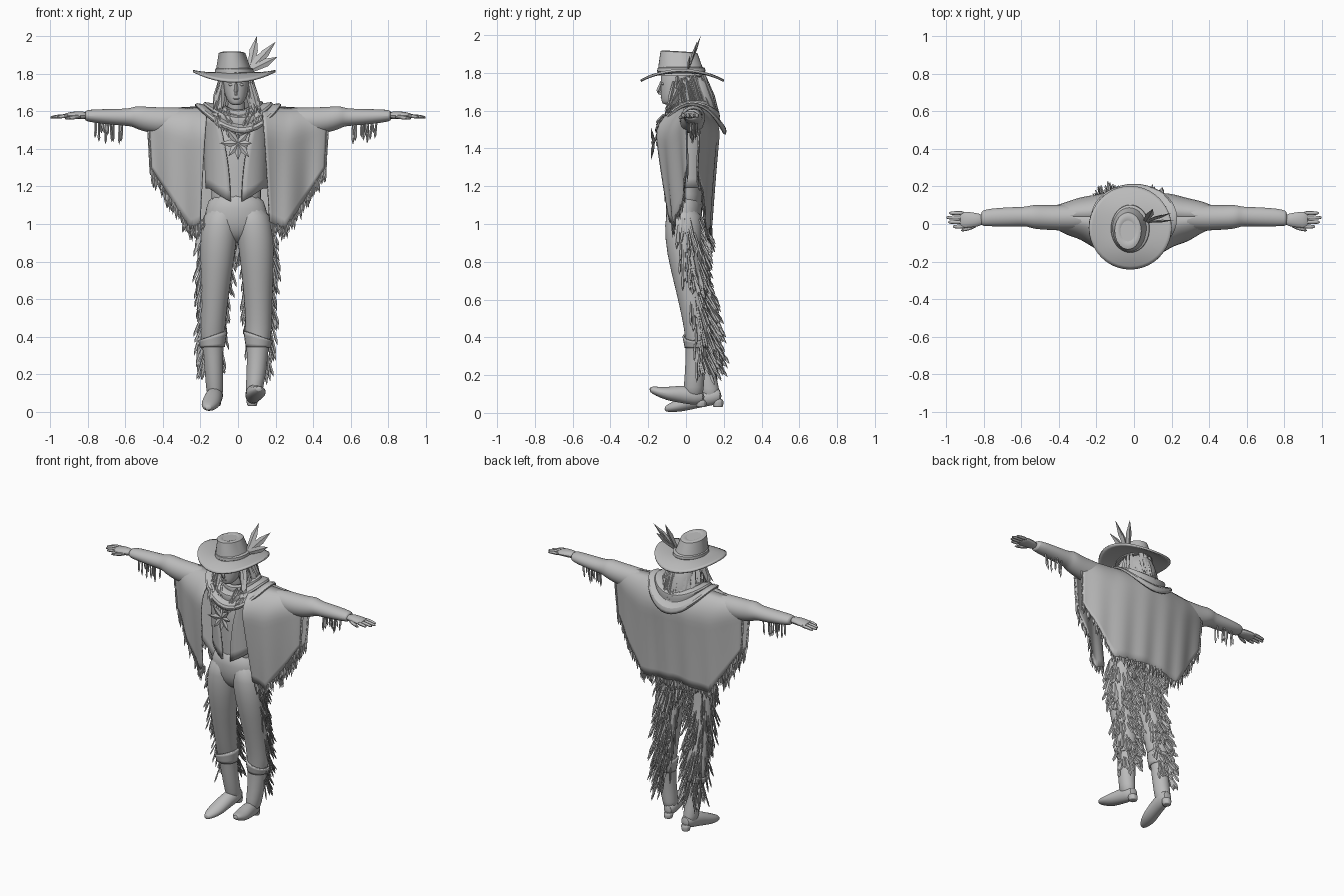
import bpy, bmesh, random
from math import sin, cos, pi
from mathutils import Vector

random.seed(4)
cube = bpy.data.objects.get("Cube")
if cube:
    bpy.data.objects.remove(cube, do_unlink=True)

grey = bpy.data.materials.new("plain grey")
grey.use_nodes = True
COLOUR = (0.5, 0.5, 0.5, 1)
grey.diffuse_color = COLOUR
grey.node_tree.nodes["Principled BSDF"].inputs["Base Color"].default_value = COLOUR
parts = []


def finish(name, bm, thick=0, subdivide=False):
    """Turn a bmesh into a named grey object."""
    bmesh.ops.recalc_face_normals(bm, faces=bm.faces)
    mesh = bpy.data.meshes.new(name)
    bm.to_mesh(mesh)
    bm.free()
    obj = bpy.data.objects.new(name, mesh)
    bpy.context.collection.objects.link(obj)
    mesh.materials.append(grey)
    if thick:
        solid = obj.modifiers.new("thickness", 'SOLIDIFY')
        solid.thickness = thick
        solid.offset = 0
    if subdivide:
        sub = obj.modifiers.new("rounding", 'SUBSURF')
        sub.levels = sub.render_levels = 1
    parts.append(obj)


def grid(name, f, nu, nv, closed=False, thick=0, subdivide=False):
    """Surface from f(u, v); a closed one wraps in u and, if not thickened, has capped ends."""
    bm = bmesh.new()
    cols = nu if closed else nu + 1
    rows = [[bm.verts.new(f(i / nu, j / nv)) for i in range(cols)] for j in range(nv + 1)]
    for lower, upper in zip(rows, rows[1:]):
        for i in range(nu):
            k = (i + 1) % cols
            bm.faces.new((lower[i], lower[k], upper[k], upper[i]))
    if closed and not thick:
        bm.faces.new(rows[0])
        bm.faces.new(rows[-1])
    finish(name, bm, thick, subdivide)


def loft(name, stations, axis='z', sides=16):
    """Rounded tube through stations of (x, y, z, radius, radius)."""
    def point(u, v):
        x, y, z, a, b = stations[round(v * (len(stations) - 1))]
        c, s = a * cos(2 * pi * u), b * sin(2 * pi * u)
        offset = {'x': (0, c, s), 'y': (c, 0, s), 'z': (c, s, 0)}[axis]
        return Vector((x, y, z)) + Vector(offset)
    grid(name, point, sides, len(stations) - 1, True, 0, True)


def strips(name, pairs, width, depth, facing=(0, 1, 0), widest=0.6):
    """Many flat tapering strips, each from a root to a tip."""
    bm = bmesh.new()
    for root, tip in pairs:
        root, tip = Vector(root), Vector(tip)
        d = tip - root
        side = d.cross(Vector(facing))
        if side.length < 0.2 * d.length:
            side = d.orthogonal()
        side.normalize()
        front = d.normalized().cross(side)
        rings = []
        for t, w in ((0, 0.6), (widest, 1)):
            c = root + d * t
            offs = (side * width, front * depth, -side * width, -front * depth)
            rings.append([bm.verts.new(c + o * w) for o in offs])
        end = bm.verts.new(tip)
        bm.faces.new(rings[0])
        for i in range(4):
            k = (i + 1) % 4
            bm.faces.new((rings[0][i], rings[0][k], rings[1][k], rings[1][i]))
            bm.faces.new((rings[1][i], rings[1][k], end))
    finish(name, bm)


def ball(name, centre, size):
    bm = bmesh.new()
    bmesh.ops.create_uvsphere(bm, u_segments=20, v_segments=14, radius=1)
    for v in bm.verts:
        v.co = Vector(centre) + Vector([c * s for c, s in zip(v.co, size)])
    finish(name, bm)


rand = random.uniform

# Torso, trousers and open vest
loft("torso", [(-.01, 0, 1.05, .15, .09), (-.01, 0, 1.15, .13, .085), (-.01, 0, 1.3, .14, .09),
               (-.01, .02, 1.45, .17, .11), (0, .03, 1.55, .17, .08), (0, .03, 1.6, .08, .06)])
loft("hips", [(-.01, -.01, 1.17, .14, .09), (-.01, -.012, 1.08, .165, .1), (-.01, -.01, 1, .18, .098),
              (-.01, -.008, .94, .13, .075), (-.01, 0, .9, .06, .04)])


def vest(u, v):
    angle = -pi / 2 + (.06 + .14 * v * v) * pi + u * (1.88 - .28 * v * v) * pi
    point_down = .07 * max(0, 1 - 7 * min(u, 1 - u)) * (1 - v)
    return (-.01 + (.158 + .015 * v) * cos(angle), .005 + (.115 + .02 * v) * sin(angle),
            1.19 + .4 * v - point_down)


grid("vest", vest, 32, 8, thick=.012)

# Legs with boot shafts, cuffs, feet, heels and leg fringe
LEGS = {
    "right": [(-.08, -.015, 1.1, .085, .085), (-.098, -.012, 1, .102, .105), (-.108, -.015, .85, .096, .092),
              (-.122, .025, .65, .077, .08), (-.132, .065, .47, .066, .072), (-.137, .08, .41, .068, .068),
              (-.135, .085, .37, .057, .06), (-.128, .1, .22, .05, .053), (-.124, .125, .12, .047, .055),
              (-.122, .13, .07, .04, .05)],
    "left": [(.065, -.015, 1.1, .085, .085), (.086, -.012, 1, .102, .105), (.1, -.015, .85, .096, .092),
             (.107, .025, .65, .079, .08), (.11, .055, .47, .07, .07), (.108, .06, .41, .072, .068),
             (.106, .058, .37, .06, .06), (.1, .048, .22, .054, .053), (.088, .04, .13, .048, .055),
             (.082, .04, .08, .04, .05)]}
FEET = {
    "right": [(-.118, .19, .09, .032, .035), (-.12, .14, .09, .044, .052), (-.132, .06, .075, .047, .05),
              (-.145, -.02, .045, .052, .04), (-.155, -.08, .03, .038, .026), (-.16, -.115, .02, .014, .014)],
    "left": [(.075, .1, .085, .032, .035), (.08, .045, .09, .044, .052), (.088, -.03, .1, .047, .047),
             (.1, -.1, .1, .052, .036), (.108, -.16, .115, .038, .025), (.112, -.195, .125, .014, .014)]}
for side, stations in LEGS.items():
    loft(side + "_leg", stations)
    loft(side + "_boot", FEET[side], 'y')
    hx, hy, hz = FEET[side][0][:3]
    loft(side + "_boot_heel", [(hx, hy - .025, hz - .01, .036, .036), (hx, hy - .02, hz - .04, .03, .03),
                               (hx, hy - .02, .035, .027, .028), (hx, hy - .02, .03, .026, .027)], sides=10)
    out = -1 if side == "right" else 1
    bx, by = stations[5][:2]

    def cuff(u, v):
        c, s = cos(2 * pi * u), sin(2 * pi * u)
        r = .062 + .012 * v
        return (bx + r * c, by + r * s, .345 + .06 * v - .025 * c * out * v)
    grid(side + "_boot_cuff", cuff, 20, 4, closed=True, thick=.01)
    fringe = []
    for n in range(200):
        z = rand(.29, 1.06)
        k = next(i for i in range(len(stations) - 1) if stations[i + 1][2] <= z)
        low, high = stations[k + 1], stations[k]
        t = (z - low[2]) / (high[2] - low[2])
        x, y, _, a, b = [p + (q - p) * t for p, q in zip(low, high)]
        angle = rand(-.1, .85) * pi
        c, s = cos(angle) * out, sin(angle)
        reach = rand(.01, .05)
        back = .02 if z > .7 else .04
        fringe.append(((x + a * .92 * c, y + b * .92 * s, z),
                       (x + (a + reach * .8) * c, y + (b + reach) * s + back * max(s, 0), z - rand(.09, .15))))
    strips(side + "_leg_fringe", fringe, .01, .005, (1, 1, 0), .8)


# Poncho: one wide back and two front panels
def drape(x, v, back):
    a = abs(x)
    inward = .1 if back else .5
    hem = .97 + (1.5 * (a - .26) if a > .26 else inward * (.26 - a))
    top = 1.635 - .06 * a
    if back:
        depth = .155 * (1 - (a / .55) ** 2) * (1 - .42 * v)
    else:
        depth = -.27 * (1 - a / .55) * (1 - .3 * v * v)
    rise = sin(min(1, v * 2.6) * pi / 2) ** .7
    fold = (.005 if back else .01) * v * sin(38 * x)
    return Vector((x * (1 - .04 * v), .04 + depth * rise + fold, top - v * v ** .3 * (top - hem)))


def hem_fringe(name, xs, back):
    pairs = []
    for x in xs:
        root = drape(x, .97, back)
        pairs.append((root, root + Vector((rand(-.012, .012), rand(-.01, .01), -rand(.05, .1)))))
    strips(name, pairs, .008, .004)


grid("poncho_back", lambda u, v: drape(.48 * (2 * u - 1), v, True), 48, 16, thick=.01)
hem_fringe("poncho_back_fringe", [-.48 + .96 * i / 90 for i in range(91)], True)
for side, out, start in (("right", -1, .16), ("left", 1, .125)):
    def panel(u, v):
        inner = start + .05 * v
        return drape(out * (inner + (.48 - inner) * u), v, False)
    grid(side + "_poncho_front", panel, 22, 16, thick=.01)
    hem_fringe(side + "_poncho_fringe", [out * (.19 + .29 * i / 30) for i in range(31)], False)
    edge = [drape(out * .475, rand(.2, .95), n % 2) for n in range(24)]
    strips(side + "_poncho_edge_fringe", [(p, p + Vector((out * .01, 0, -.09))) for p in edge], .008, .004)


# Folded scarf lying over the shoulders, lowest behind and dipping in front
def scarf(u, v):
    c, s = cos(2 * pi * u), sin(2 * pi * u)
    fold = .008 * sin(v * 5 * pi)
    front = max(0, -s)
    dip = .155 if s > 0 else .1 + .03 * c
    r = .07 + .1 * v ** .8 + fold
    return (r * 1.3 * c, .032 + r * (1.02 if s > 0 else 1.1) * s,
            1.645 - .015 * v - v ** 1.5 * dip * s * s - .045 * front ** 2 + fold * .6)


grid("scarf", scarf, 40, 16, closed=True, thick=.014)

# Arms, gloved hands and sleeve fringe
for side, m in (("right", -1), ("left", 1)):
    loft(side + "_sleeve", [(m * x, y, z, a, b) for x, y, z, a, b in (
        (.12, .04, 1.55, .07, .07), (.3, .035, 1.55, .07, .07), (.4, .033, 1.548, .07, .075),
        (.48, .035, 1.555, .066, .069), (.53, .038, 1.566, .066, .065), (.56, .04, 1.57, .058, .054),
        (.58, .04, 1.568, .052, .047), (.66, .038, 1.57, .053, .044), (.77, .035, 1.575, .048, .036),
        (.81, .03, 1.577, .042, .03), (.815, .03, 1.577, .028, .02))], 'x')
    loft(side + "_hand", [(m * x, .022, z, a, b) for x, z, a, b in (
        (.8, 1.577, .03, .022), (.85, 1.58, .04, .022), (.9, 1.577, .047, .019), (.93, 1.574, .042, .013))], 'x', 12)
    for n, length in enumerate((.965, .99, 1, .985)):
        y = -.014 + .024 * n
        loft(f"{side}_finger_{n + 1}", [(m * .9, y, 1.576, .013, .012), (m * (.9 + length) / 2, y, 1.574, .012, .011),
                                        (m * (length - .008), y, 1.569, .01, .009), (m * length, y, 1.567, .005, .005)], 'x', 8)
    loft(side + "_thumb", [(m * .83, 0, 1.574, .016, .013), (m * .88, -.025, 1.567, .013, .012),
                           (m * .925, -.035, 1.56, .007, .007)], 'x', 8)
    roots = [(m * rand(.61, .76), rand(.02, .06)) for n in range(14)]
    strips(side + "_sleeve_fringe", [((x, y, 1.55), (x + rand(-.01, .01), y, rand(1.42, 1.49))) for x, y in roots],
           .007, .005, widest=.8)

# Head, face and long hair
loft("neck", [(-.01, .01, 1.54, .055, .055), (-.01, -.01, 1.62, .045, .047), (-.01, -.03, 1.7, .045, .05)])
loft("head", [(-.01, -.1, 1.632, .02, .02), (-.01, -.085, 1.645, .04, .045), (-.01, -.06, 1.68, .06, .075),
              (-.01, -.045, 1.74, .07, .092), (-.01, -.04, 1.8, .072, .095), (-.01, -.03, 1.86, .05, .07)])
strips("nose", [((-.01, -.128, 1.755), (-.01, -.15, 1.692)), ((-.01, -.12, 1.688), (-.01, -.15, 1.694))], .011, .012, widest=.8)
ball("lips", (-.01, -.122, 1.668), (.02, .012, .007))
for side, x in (("right", -.037), ("left", .017)):
    ball(side + "_eye", (x, -.122, 1.742), (.013, .008, .007))
loft("hair", [(0, .095, 1.53, .1, .07), (0, .085, 1.6, .11, .085), (-.01, .045, 1.7, .098, .1),
              (-.01, .01, 1.8, .082, .1)])
locks = []
for n in range(110):
    angle = rand(-.25, 1.25) * pi
    c, s = cos(angle), sin(angle)
    locks.append(((-.01 + .08 * c, .005 + .095 * s, rand(1.66, 1.79)),
                  (rand(.11, .14) * c, .055 + .125 * s, rand(1.5, 1.59))))
for n in range(24):
    out = 1 if n % 2 else -1
    locks.append(((-.01 + out * .075, rand(-.07, 0), rand(1.7, 1.78)),
                  (out * rand(.09, .135), rand(-.12, -.06), rand(1.55, 1.62))))
strips("hair_locks", locks, .018, .013, widest=.5)


# Hat with a curved brim, pinched crown, band and feathers
def brim(u, v):
    c, s = cos(2 * pi * u), sin(2 * pi * u)
    r = .08 + .14 * v
    return (-.02 + r * c, -.02 + r * s, 1.803 + v * v * (.012 * c * c - .045 * s * s) - .008 * v * (1 - v))


def crown(u, v):
    c, s = cos(2 * pi * u), sin(2 * pi * u)
    lean = .012 * v
    pinch = 1 - .1 * v * (c * c * (s < 0))
    return (-.02 - lean + (.103 - .032 * v) * c * pinch, -.025 - lean + (.128 - .03 * v) * s,
            1.785 + .125 * v - .006 * v * s)


def crown_top(u, v):
    c, s = cos(2 * pi * u), sin(2 * pi * u)
    r = 1 - .9 * v
    dent = .025 * sin(v * pi / 2) ** 2 - .012 * sin(v * pi)
    return (-.032 + .071 * c * r, -.037 + .098 * s * r, 1.91 - .006 * s * r - dent)


grid("hat_brim", brim, 40, 8, closed=True, thick=.012)
grid("hat_crown", crown, 32, 8, closed=True)
grid("hat_crown_top", crown_top, 32, 6, closed=True)
loft("hat_band", [(-.02, -.025, z, r, r + .025) for z, r in ((1.8, .1), (1.805, .106), (1.828, .103), (1.832, .098))], sides=20)
strips("hat_feathers", [((.06, .01, 1.815), tip) for tip in
                        ((.1, .08, 2), (.2, .06, 1.97), (.21, .02, 1.89), (.15, .05, 1.93))], .022, .007)

# Leaf pendant, its cords and the ragged collar
centre = Vector((0, -.17, 1.43))
leaves = [(centre, centre + Vector((rand(.07, .1) * sin(a), -.015, rand(.08, .12) * cos(a))))
          for a in [pi * (.25 + n * .25) for n in range(7)]]
strips("pendant_leaves", leaves, .019, .008, widest=.45)
strips("pendant_cords", [(centre, (x, -.09, 1.62)) for x in (-.09, -.06, .06, .09)], .008, .008, widest=.9)
collar = [(.014 * n, 1.53 - .05 * cos(n / 3)) for n in range(-9, 10)]
strips("collar_fringe", [((x, -.12, z), (x * .9, -.16, z - rand(.04, .08))) for x, z in collar], .01, .006)

# Smooth shading that keeps sharp edges
bpy.ops.object.select_all(action='DESELECT')
for obj in parts:
    obj.select_set(True)
bpy.context.view_layer.objects.active = parts[0]
bpy.ops.object.shade_smooth_by_angle()
